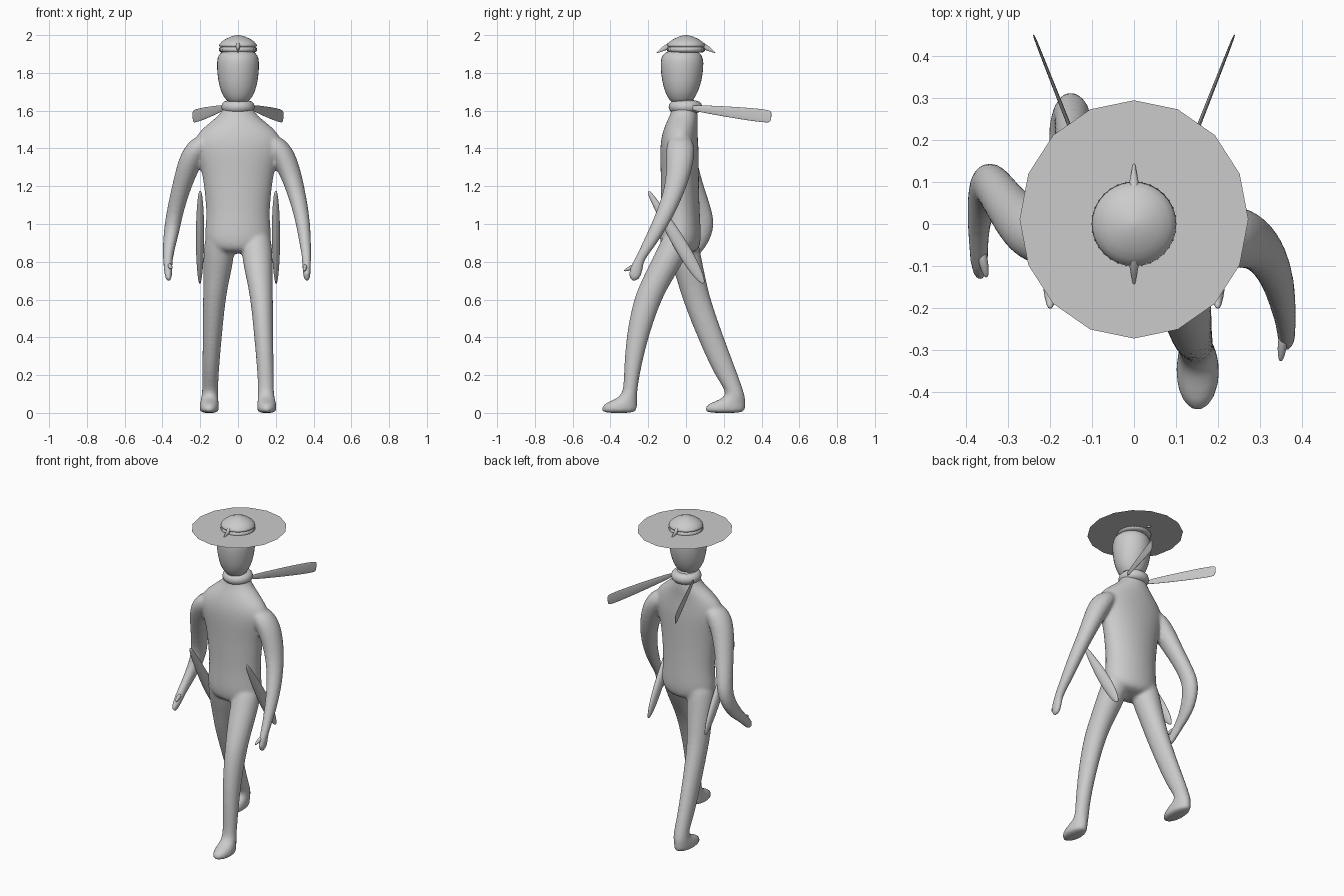
import bpy, bmesh, math
from mathutils import Vector

GREY = bpy.data.materials.new("plain grey")
GREY.diffuse_color = (0.6, 0.6, 0.6, 1)


def add_loft(bm, rings, sides=12, flute=0.0):
    """Closed stack of horizontal ellipses: (x, y, z, radius_x, radius_y)."""
    loops = []
    for x, y, z, rx, ry in rings:
        loop = []
        for i in range(sides):
            a = 2 * math.pi * i / sides
            k = 1 - flute * (i % 2)
            loop.append(bm.verts.new((x + rx * k * math.cos(a), y + ry * k * math.sin(a), z)))
        loops.append(loop)
    for a, b in zip(loops, loops[1:]):
        for i in range(sides):
            j = (i + 1) % sides
            bm.faces.new((a[i], a[j], b[j], b[i]))
    bm.faces.new(loops[0])
    bm.faces.new(loops[-1])


def finish(name, bm, subsurf=0, smooth=True):
    bmesh.ops.recalc_face_normals(bm, faces=bm.faces)
    mesh = bpy.data.meshes.new(name)
    bm.to_mesh(mesh)
    bm.free()
    for p in mesh.polygons:
        p.use_smooth = smooth
    mesh.materials.append(GREY)
    ob = bpy.data.objects.new(name, mesh)
    bpy.context.collection.objects.link(ob)
    if subsurf:
        m = ob.modifiers.new("subsurf", 'SUBSURF')
        m.levels = m.render_levels = subsurf
    return ob


def pointed(name, start, end, sections, subsurf=2):
    """Tapered part from start to end; sections are (fraction, thickness, height)."""
    start, end = Vector(start), Vector(end)
    d = end - start
    bm = bmesh.new()
    add_loft(bm, [(0, 0, f * d.length, t, h) for f, t, h in sections], 10)
    ob = finish(name, bm, subsurf)
    ob.location = start
    ob.rotation_mode = 'QUATERNION'
    ob.rotation_quaternion = d.to_track_quat('Z', 'Y')
    return ob


# Body: torso, legs and arms fused into one smooth skin
body = bmesh.new()
add_loft(body, [
    (0, -.03, .84, .13, .09), (0, -.03, .90, .182, .112), (0, -.03, .98, .176, .11),
    (0, -.03, 1.06, .170, .105), (0, -.032, 1.17, .180, .103), (0, -.033, 1.28, .195, .103),
    (0, -.035, 1.38, .23, .105), (0, -.035, 1.45, .24, .100), (0, -.028, 1.51, .19, .09),
    (0, -.015, 1.56, .12, .08), (0, -.008, 1.60, .082, .068), (0, -.01, 1.68, .06, .06)], 16)
# leading leg with foot
add_loft(body, [
    (.152, -.355, -.002, .045, .086), (.152, -.355, .018, .055, .100), (.152, -.347, .05, .052, .092),
    (.150, -.312, .075, .047, .055), (.147, -.295, .11, .044, .038), (.147, -.288, .2, .045, .043),
    (.136, -.26, .4, .052, .061), (.126, -.205, .6, .062, .077), (.115, -.155, .7, .071, .084),
    (.104, -.10, .8, .083, .090), (.098, -.05, .9, .085, .09), (.095, -.03, .97, .07, .08)])
# trailing leg with foot
add_loft(body, [
    (-.152, .205, -.002, .045, .10), (-.152, .205, .018, .055, .115), (-.152, .215, .05, .052, .103),
    (-.150, .255, .075, .047, .062), (-.147, .262, .11, .044, .046), (-.147, .212, .2, .045, .066),
    (-.136, .13, .4, .052, .072), (-.126, .055, .6, .062, .077), (-.115, .03, .7, .071, .080),
    (-.104, .003, .8, .083, .086), (-.098, -.02, .9, .085, .09), (-.095, -.03, .97, .07, .08)])
# arm reaching forward
add_loft(body, [
    (.365, -.275, .695, .014, .022), (.364, -.268, .74, .022, .040), (.363, -.258, .785, .024, .032),
    (.363, -.238, .825, .026, .030), (.356, -.19, .90, .033, .042), (.340, -.115, 1.04, .042, .052),
    (.300, -.05, 1.2, .054, .060), (.250, -.03, 1.34, .070, .078), (.200, -.03, 1.42, .080, .08),
    (.170, -.03, 1.47, .05, .05)])
# arm swinging back, bent at the elbow
add_loft(body, [
    (-.367, -.118, .695, .014, .020), (-.369, -.095, .735, .022, .042), (-.371, -.055, .775, .024, .046),
    (-.371, 0, .82, .028, .056), (-.365, .053, .88, .035, .060), (-.350, .098, .97, .044, .054),
    (-.335, .090, 1.06, .047, .056), (-.298, .035, 1.2, .054, .060), (-.250, -.015, 1.34, .070, .075),
    (-.200, -.03, 1.42, .080, .08), (-.170, -.03, 1.47, .05, .05)])
body = finish("body", body, 2)
m = body.modifiers.new("fuse", 'REMESH')
m.mode, m.voxel_size, m.use_smooth_shade = 'VOXEL', .01, True
m = body.modifiers.new("soften", 'SMOOTH')
m.factor, m.iterations = .5, 5

# Thumbs
thumb = [(0, .010, .010), (.4, .013, .014), (.8, .009, .009), (1, .004, .004)]
pointed("front_thumb", (.358, -.255, .785), (.350, -.328, .752), thumb)
pointed("back_thumb", (-.366, -.06, .785), (-.352, -.128, .765), thumb)

# Head
bm = bmesh.new()
add_loft(bm, [
    (0, -.025, 1.635, .045, .045), (0, -.025, 1.66, .068, .068), (0, -.024, 1.70, .093, .09),
    (0, -.022, 1.76, .108, .108), (0, -.021, 1.83, .115, .117), (0, -.021, 1.88, .113, .115),
    (0, -.02, 1.91, .095, .095), (0, -.02, 1.917, .06, .06)], 16)
finish("head", bm, 1)

# Neck scarf: ring and two flying tails
bpy.ops.mesh.primitive_torus_add(major_radius=.056, minor_radius=.033, major_segments=32,
                                 minor_segments=12, location=(0, -.003, 1.62))
ring = bpy.context.object
ring.name = "scarf_ring"
ring.data.materials.append(GREY)
bpy.ops.object.shade_smooth()
for s, side in ((1, "right"), (-1, "left")):
    pointed("scarf_tail_" + side, (s * .07, .02, 1.617), (s * .24, .452, 1.568),
            [(0, .004, .014), (.2, .005, .022), (.5, .005, .031), (.8, .004, .037),
             (.97, .003, .036), (1, .002, .028)])
    # Slanted sheath on each hip
    pointed("sheath_" + side, (s * .2, -.2, 1.175), (s * .202, .093, .685),
            [(0, .006, .007), (.05, .012, .014), (.2, .020, .024), (.45, .024, .037),
             (.7, .022, .040), (.9, .014, .030), (.98, .007, .014), (1, .004, .005)])

# Hat brim: a flat sixteen-sided sheet
bm = bmesh.new()
bmesh.ops.create_circle(bm, cap_ends=True, segments=16, radius=.281)
bmesh.ops.scale(bm, vec=(.972, 1.012, 1), verts=bm.verts)
bmesh.ops.translate(bm, vec=(0, .011, 1.92), verts=bm.verts)
finish("hat_brim", bm, smooth=False)

# Hat crown with a fluted band
bm = bmesh.new()
add_loft(bm, [(0, 0, z, r, r) for r, z in (
    (.088, 1.936), (.101, 1.942), (.097, 1.953), (.085, 1.966), (.065, 1.98),
    (.035, 1.993), (.012, 1.999), (.002, 2.0))], 40)
finish("hat_crown", bm)
bm = bmesh.new()
add_loft(bm, [(0, 0, z, r, r) for r, z in (
    (.088, 1.908), (.099, 1.915), (.102, 1.924), (.098, 1.934), (.088, 1.942))], 64, .04)
finish("hat_band", bm)

# Thin peaks at the front and back of the crown
for s, side in ((-1, "front"), (1, "back")):
    pointed("hat_peak_" + side, (0, s * .06, 1.962), (0, s * .157, 1.905),
            [(0, .016, .016), (.4, .013, .016), (.65, .006, .012), (1, .002, .002)])
